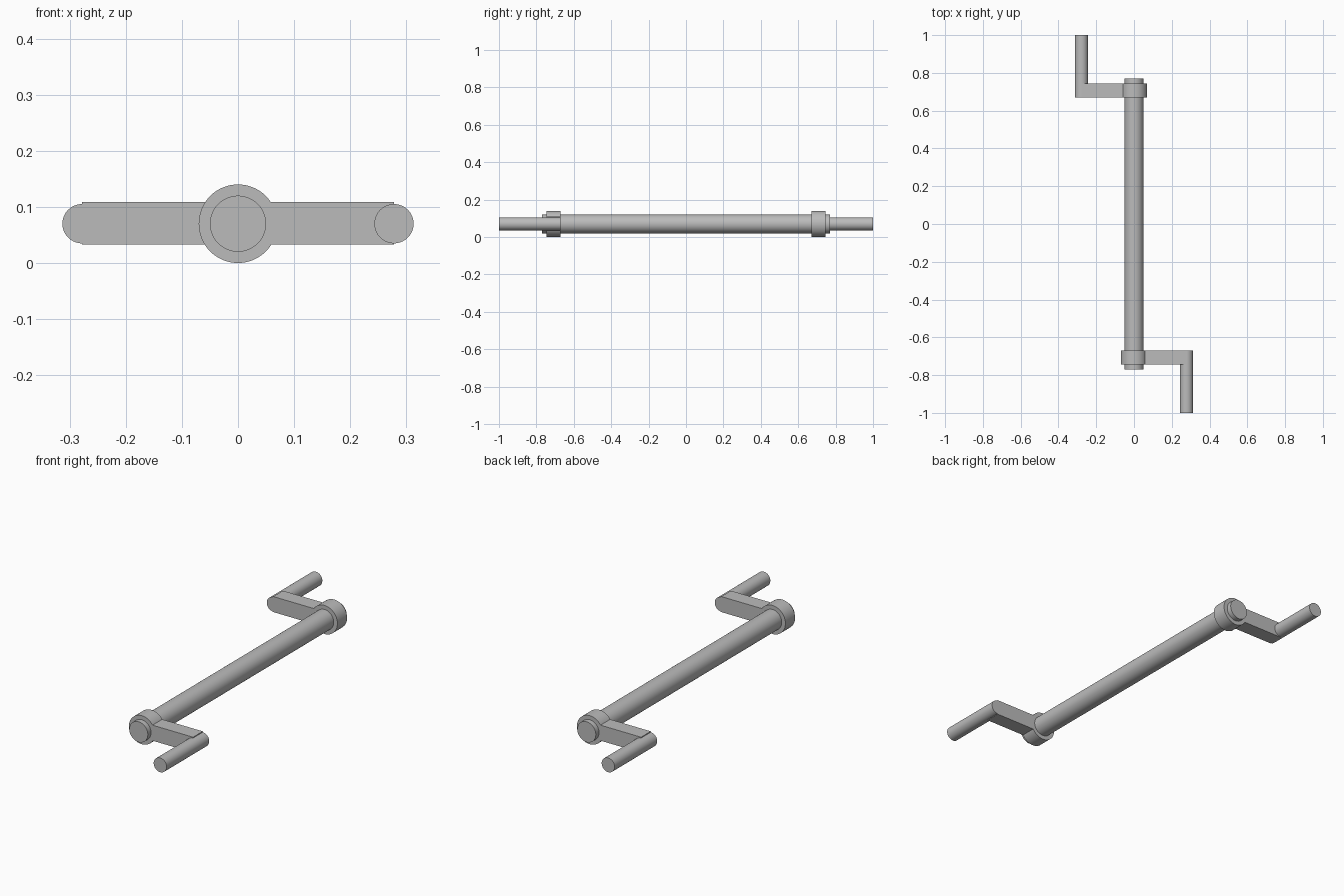
import bpy
import math
from mathutils import Matrix

cube = bpy.data.objects.get("Cube")
if cube:
    bpy.data.objects.remove(cube, do_unlink=True)

AXIS_Z = 0.07

steel = bpy.data.materials.new("plain_grey")
steel.use_nodes = True
GREY = (0.5, 0.5, 0.5, 1)
steel.diffuse_color = GREY
steel.node_tree.nodes["Principled BSDF"].inputs["Base Color"].default_value = GREY


def finish(name, turn):
    """Name the active part, colour it and turn it about the vertical axis."""
    obj = bpy.context.object
    obj.name = name
    obj.data.materials.append(steel)
    obj.matrix_world = Matrix.Rotation(turn, 4, "Z") @ obj.matrix_basis
    return obj


def rod(name, x, y0, y1, radius, turn=0):
    """Smooth cylinder lying along y."""
    bpy.ops.mesh.primitive_cylinder_add(
        vertices=64, radius=radius, depth=y1 - y0,
        location=(x, (y0 + y1) / 2, AXIS_Z), rotation=(math.pi / 2, 0, 0))
    bpy.ops.object.shade_smooth_by_angle(angle=math.radians(30))
    return finish(name, turn)


def bar(name, x0, x1, y0, y1, height, turn=0):
    """Rectangular bar lying along x."""
    bpy.ops.mesh.primitive_cube_add(
        size=1, location=((x0 + x1) / 2, (y0 + y1) / 2, AXIS_Z + 0.001))
    bpy.context.object.scale = (x1 - x0, y1 - y0, height)
    bpy.ops.object.transform_apply(location=False, rotation=False, scale=True)
    return finish(name, turn)


# Main shaft
rod("shaft", 0, -0.77, 0.77, 0.05)

# Opposed cranks, half a turn apart
for side, turn in (("front", 0), ("back", math.pi)):
    rod(side + "_collar", 0, -0.745, -0.67, 0.07, turn)
    bar(side + "_crank_arm", 0.055, 0.278, -0.745, -0.67, 0.076, turn)
    rod(side + "_handle", 0.278, -1, -0.67, 0.035, turn)
